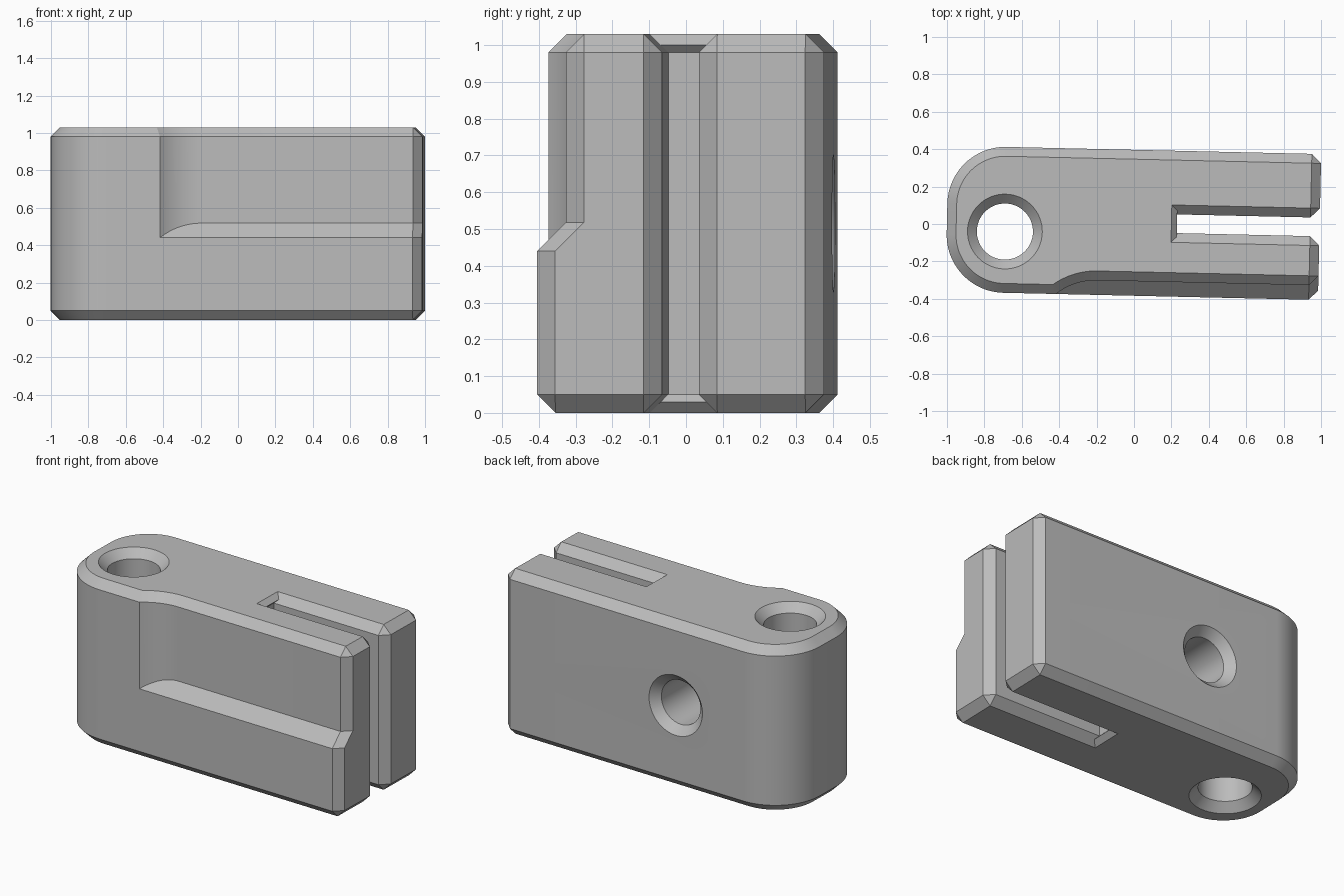
import bpy, bmesh
from math import sin, cos, pi, asin, radians
from mathutils import Vector

if "Cube" in bpy.data.objects:
    bpy.data.objects.remove(bpy.data.objects["Cube"], do_unlink=True)

END, HALF, TOP = 0.9925, 0.39, 1.03     # right end, half depth, height
BEV, ROUND, ROUND_X = 0.05, 0.31, -0.69  # edge chamfer, left corner rounding
SLOT = 0.05                              # half width of the slot
STEP, STEP_X, STEP_R, STEP_Z = 0.078, -0.19, 0.345, 0.44  # front recess


def arc(cx, cy, r, a0, a1, n=24):
    return [(cx + r * cos(a0 + (a1 - a0) * k / n),
             cy + r * sin(a0 + (a1 - a0) * k / n)) for k in range(n + 1)]


def outline(i, recessed, slot_x):
    """Plan outline, pulled in by i; the front is optionally recessed."""
    rc = HALF - ROUND
    front = -HALF + (STEP if recessed else 0)
    pts = arc(ROUND_X, -rc, ROUND - i, pi, 1.5 * pi)
    cy = -HALF + STEP - STEP_R
    a0 = asin((STEP_R - STEP + i) / (STEP_R + i))
    curve = arc(STEP_X, cy, STEP_R + i, pi - a0, pi / 2, 16)
    pts += curve if recessed else [(x, -HALF + i) for x, y in curve]
    pts += [(END - BEV, front + i), (END - i, front + BEV)]
    prong = [(END - i, SLOT + BEV), (END - BEV, SLOT + i), (slot_x, SLOT + i)]
    pts += [(x, -y) for x, y in prong] + prong[::-1]
    pts += [(END - i, HALF - BEV), (END - BEV, HALF - i)]
    return pts + arc(ROUND_X, rc, ROUND - i, pi / 2, pi)


def loft(name, rings):
    """Closed solid through rings with equal point counts."""
    bm = bmesh.new()
    loops = [[bm.verts.new(p) for p in ring] for ring in rings]
    n = len(loops[0])
    for a, b in zip(loops, loops[1:]):
        for k in range(n):
            j = (k + 1) % n
            bm.faces.new((a[k], a[j], b[j], b[k]))
    bm.faces.new(loops[0][::-1])
    bm.faces.new(loops[-1])
    bmesh.ops.remove_doubles(bm, verts=bm.verts, dist=1e-5)
    bmesh.ops.dissolve_degenerate(bm, edges=bm.edges, dist=1e-5)
    bmesh.ops.recalc_face_normals(bm, faces=bm.faces)
    mesh = bpy.data.meshes.new(name)
    bm.to_mesh(mesh)
    bm.free()
    ob = bpy.data.objects.new(name, mesh)
    bpy.context.collection.objects.link(ob)
    return ob


def drill(body, profile, origin, axis):
    """Cut a round hole; profile lists (distance along axis, radius)."""
    axis = Vector(axis)
    u = Vector((1, 0, 0))
    v = axis.cross(u)
    rings = [[Vector(origin) + axis * t + r * (u * cos(k * pi / 32) + v * sin(k * pi / 32))
              for k in range(64)] for t, r in profile]
    cutter = loft("hole_cutter", rings)
    cutter.hide_render = True
    mod = body.modifiers.new("hole", 'BOOLEAN')
    mod.operation, mod.solver, mod.object = 'DIFFERENCE', 'EXACT', cutter
    bpy.context.view_layer.objects.active = body
    bpy.ops.object.modifier_apply(modifier=mod.name)
    bpy.data.objects.remove(cutter, do_unlink=True)


# Block: chamfered foot, full lower part, sloped ledge, recessed upper part
def level(z, i, recessed, slot_x):
    return [(x, y, z) for x, y in outline(i, recessed, slot_x)]


full = outline(0, False, 0.21)
upper = outline(0, True, 0.21)
ledge = [(x, y, STEP_Z + max(0, y - yf)) for (x, y), (_, yf) in zip(upper, full)]
body = loft("clamp_block", [
    level(0, BEV, False, 0.2),
    level(0.03, 0.02, False, 0.23),
    level(BEV, 0, False, 0.21),
    level(STEP_Z, 0, False, 0.21),
    ledge,
    level(TOP - BEV, 0, True, 0.21),
    level(TOP - 0.03, 0.02, True, 0.23),
    level(TOP, BEV, True, 0.2)])

# Countersunk pivot hole through the height, and blind hole in the back
drill(body, [(-0.05, 0.25), (0.05, 0.15), (TOP - 0.05, 0.15), (TOP + 0.05, 0.25)],
      (-0.689, -0.0625, 0), (0, 0, 1))
drill(body, [(-0.5, 0.137), (-0.05, 0.137), (0.05, 0.237)],
      (-0.219, HALF, TOP / 2), (0, 1, 0))

# Slight turn of the whole part
body.location.y = 0.0065
body.rotation_euler.z = radians(-1.3)

grey = bpy.data.materials.new("light_grey")
grey.use_nodes = True
color = (0.5, 0.5, 0.5, 1)
grey.diffuse_color = color
grey.node_tree.nodes["Principled BSDF"].inputs["Base Color"].default_value = color
body.data.materials.clear()
body.data.materials.append(grey)

bpy.ops.object.select_all(action='DESELECT')
body.select_set(True)
bpy.context.view_layer.objects.active = body
bpy.ops.object.shade_smooth_by_angle(angle=radians(25))
